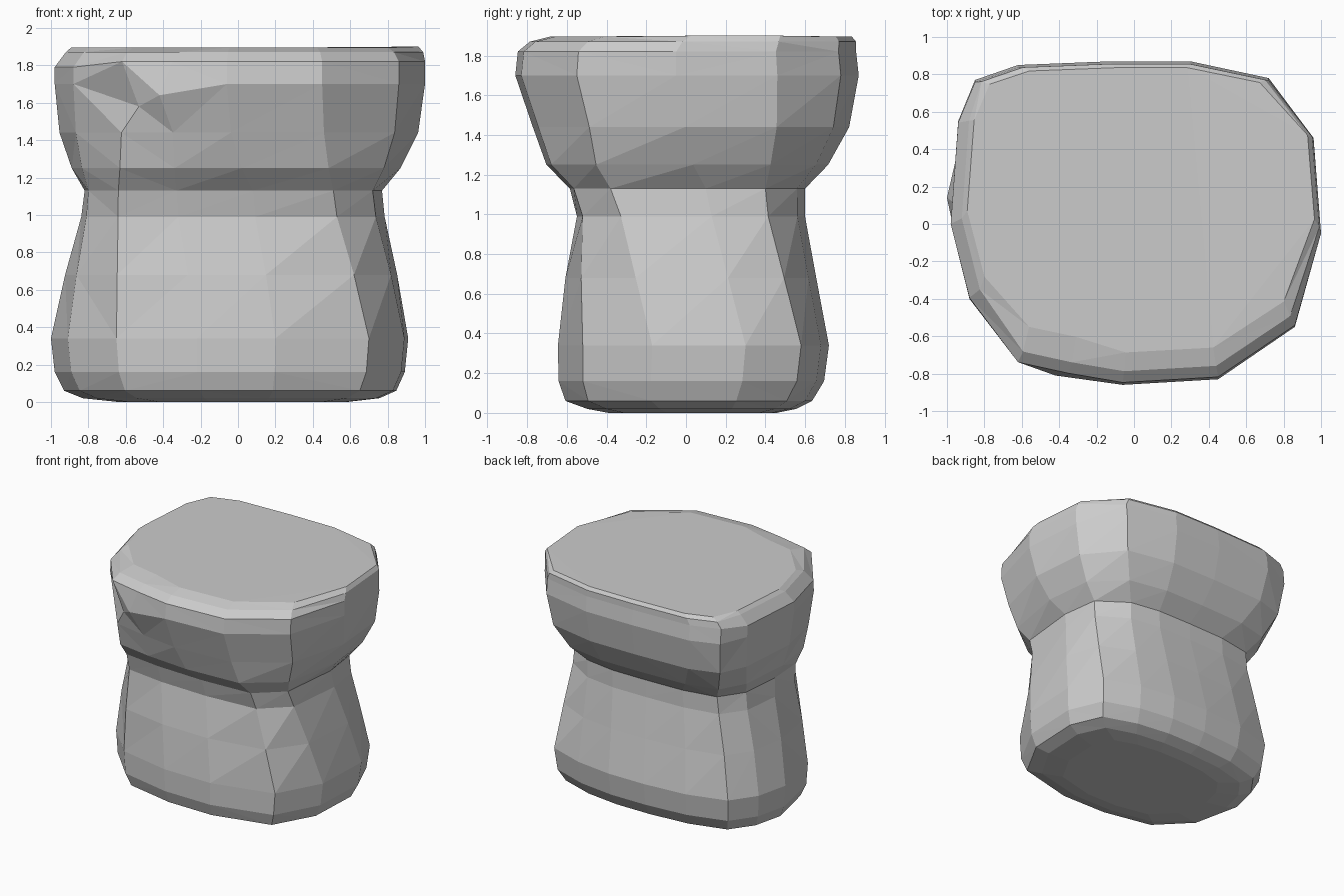
import bpy, bmesh
from mathutils import Vector

if "Cube" in bpy.data.objects:
    bpy.data.objects.remove(bpy.data.objects["Cube"])

# Cross-section outlines (counter-clockwise from the right side)
FOOT = [(.91, .30), (.79, .58), (.5, .68), (.2, .72), (-.12, .72), (-.48, .69), (-.8, .6), (-.94, .4),
        (-1, .14), (-.91, -.28), (-.65, -.55), (-.22, -.64), (.2, -.645), (.7, -.52), (.89, -.17)]
NECK = [(.77, .1), (.73, .4), (.5, .56), (.25, .6), (-.05, .6), (-.38, .59), (-.66, .54), (-.79, .35),
        (-.82, .02), (-.8, -.28), (-.64, -.53), (-.33, -.57), (.08, -.585), (.51, -.565), (.72, -.38)]
HEAD = [(1, -.05), (.96, .46), (.72, .78), (.3, .87), (-.12, .87), (-.62, .85), (-.85, .77), (-.94, .55),
        (-.98, 0), (-.88, -.4), (-.62, -.75), (-.35, -.81), (-.06, -.86), (.45, -.83), (.86, -.55)]


def ring(z, a, b, t, sx=1, sy=1, dx=0, dy=0):
    """One horizontal loop blended between two outlines."""
    return [Vector(((p[0] + (q[0] - p[0]) * t) * sx + dx,
                    (p[1] + (q[1] - p[1]) * t) * sy + dy, z)) for p, q in zip(a, b)]


loops = [
    # rounded foot
    ring(.0, FOOT, NECK, 0, .64, .62, 0, .01),
    ring(.02, FOOT, NECK, 0, .83, .77),
    ring(.06, FOOT, NECK, 0, .93, .91, 0, -.02),
    ring(.16, FOOT, NECK, 0, .98, .98, 0, -.01),
    ring(.34, FOOT, NECK, 0),
    # tapering body
    ring(.68, FOOT, NECK, .42, 1, .98),
    ring(.99, FOOT, NECK, .9, 1, .955, 0, .015),
    # neck and flared head
    ring(1.13, NECK, HEAD, 0),
    ring(1.25, NECK, HEAD, .43),
    ring(1.44, NECK, HEAD, .84, 1, .97, 0, .02),
    ring(1.70, NECK, HEAD, 1),
    ring(1.82, NECK, HEAD, 1, 1, .985),
    ring(1.87, NECK, HEAD, 1, .965, .95, .005, .03),
    ring(1.895, NECK, HEAD, 1, .92, .88, .01, .07),
]

# uneven carving: undercut ledge at front left, sloping left rim, raised right corner
loops[10][10] += Vector((.09, .025, -.12))
loops[10][11] += Vector((-.07, 0, -.06))
for i in (7, 8, 9):
    loops[11][i].z -= .03
    loops[12][i].x += .02
for i in (10, 11):
    loops[13][i].y += .04
for i in (0, 1):
    loops[12][i].x += .02
    loops[13][i] += Vector((.035, 0, .005))

bm = bmesh.new()
rows = [[bm.verts.new(p) for p in lp] for lp in loops]
n = len(FOOT)
for lo, hi in zip(rows, rows[1:]):
    for i in range(n):
        j = (i + 1) % n
        bm.faces.new((lo[i], lo[j], hi[j], hi[i]))
bm.faces.new(rows[-1])
bm.faces.new(rows[0][::-1])
bmesh.ops.triangulate(bm, faces=bm.faces[:], quad_method='SHORT_EDGE')
bmesh.ops.recalc_face_normals(bm, faces=bm.faces[:])

# stump stool
mesh = bpy.data.meshes.new("stump_stool")
bm.to_mesh(mesh)
bm.free()
bpy.context.collection.objects.link(bpy.data.objects.new("stump_stool", mesh))
